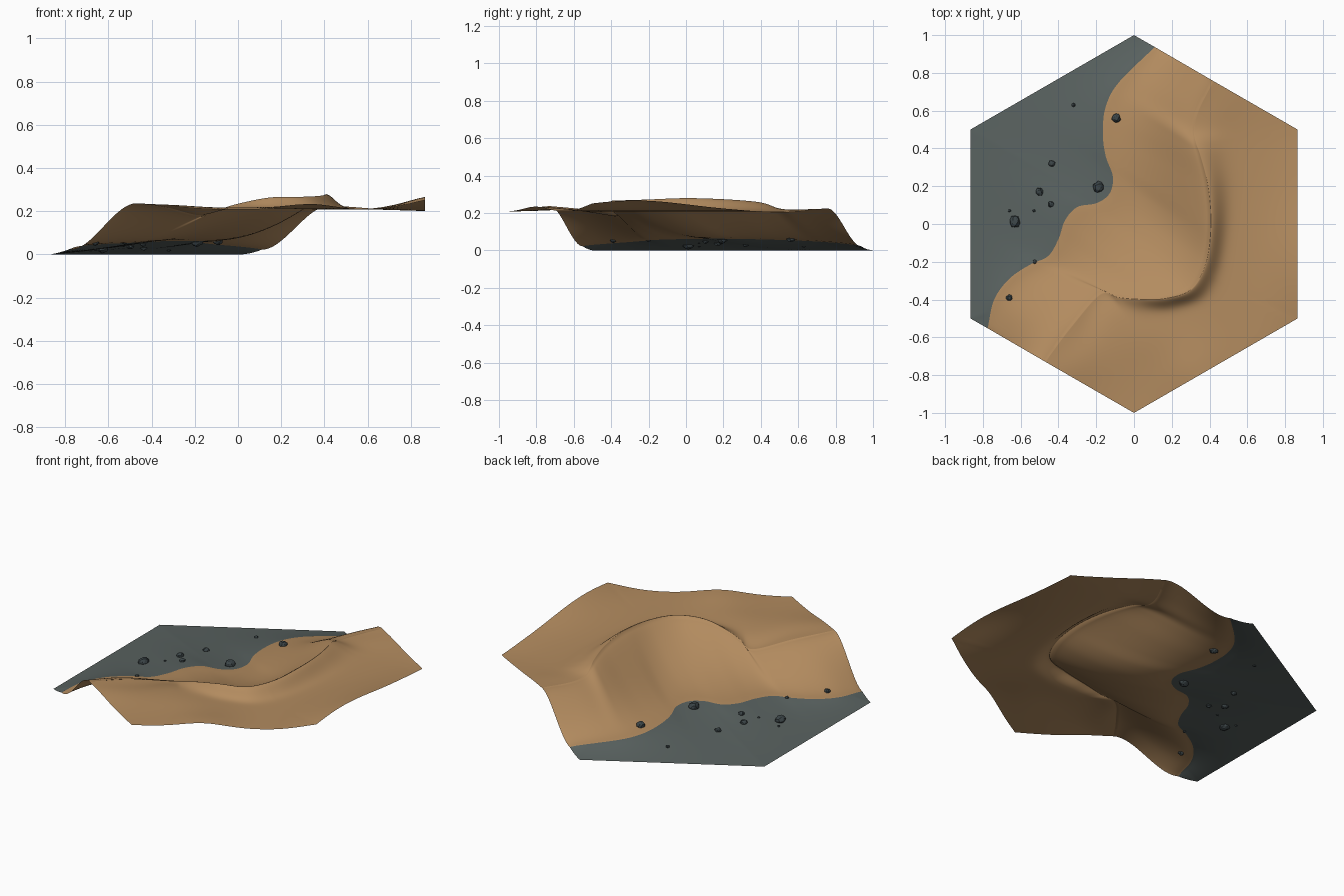
import bpy
import bmesh
import random
from math import sin, pi, exp
from mathutils import Vector
from mathutils.bvhtree import BVHTree

random.seed(4)
cube = bpy.data.objects.get("Cube")
if cube:
    bpy.data.objects.remove(cube, do_unlink=True)

COLUMNS = 170
SHORE_END = 0.022


def material(name, rgb):
    mat = bpy.data.materials.new(name)
    mat.use_nodes = True
    mat.diffuse_color = (*rgb, 1)
    bsdf = next(n for n in mat.node_tree.nodes if n.type == "BSDF_PRINCIPLED")
    bsdf.inputs["Base Color"].default_value = (*rgb, 1)
    bsdf.inputs["Roughness"].default_value = 0.9
    return mat


sand = material("sand", (0.45, 0.26, 0.115))
seabed = material("grey seabed", (0.10, 0.122, 0.117))
stone = material("dark stone", (0.045, 0.06, 0.065))


def spline(points, steps=14):
    """Smooth curve through the points."""
    p = [Vector(q) for q in points]
    p = [p[0] * 2 - p[1]] + p + [p[-1] * 2 - p[-2]]
    out = []
    for a, b, c, d in zip(p, p[1:], p[2:], p[3:]):
        for i in range(steps):
            t = i / steps
            out.append(0.5 * (2 * b + (c - a) * t + (2 * a - 5 * b + 4 * c - d) * t**2
                              + (3 * b - a - 3 * c + d) * t**3))
    return out + [p[-2]]


def resample(path, corners=()):
    """Evenly spaced points along the path, keeping the corners exact."""
    lengths = [0]
    for a, b in zip(path, path[1:]):
        lengths.append(lengths[-1] + (b - a).length)
    out, k = [], 0
    for j in range(COLUMNS + 1):
        s = lengths[-1] * j / COLUMNS
        while k < len(path) - 2 and lengths[k + 1] < s:
            k += 1
        t = (s - lengths[k]) / (lengths[k + 1] - lengths[k])
        out.append(path[k].lerp(path[k + 1], min(t, 1)))
    for c in corners:
        j = min(range(len(out)), key=lambda i: (out[i] - c).length)
        out[j] = c.copy()
    return out


def plateau(x, y):
    """Gently rolling height of the upper ground."""
    z = 0.207
    for cx, cy, rx, ry, h in ((0.93, -0.27, 0.2, 0.42, 0.066), (0.33, -0.8, 0.17, 0.17, 0.026),
                              (-0.43, -0.72, 0.28, 0.18, 0.03), (0.4, 0.72, 0.22, 0.18, 0.018),
                              (0.1, -0.6, 0.25, 0.15, 0.01), (0.87, 0.5, 0.15, 0.15, -0.007)):
        z += h * exp(-((x - cx) / rx) ** 2 - ((y - cy) / ry) ** 2)
    return z


# Rails of the ground: outer edge, shoreline, crest of the cove, inland edge
shore_points = [(-.775, -.552), (-.74, -.4), (-.66, -.29), (-.55, -.215), (-.455, -.17),
                (-.4, -.08), (-.365, .02), (-.3, .09), (-.2, .11), (-.13, .16), (-.112, .25),
                (-.15, .36), (-.165, .48), (-.15, .62), (-.08, .75), (.11, .937)]
crest_points = [(-.47, -.729, .237), (-.33, -.54, .218), (-.18, -.37, .182), (-.09, -.385, .208),
                (0, -.395, .236), (.15, -.395, .265), (.3, -.345, .268), (.38, -.2, .273),
                (.405, 0, .28), (.39, .2, .274), (.35, .36, .262), (.325, .43, .249),
                (.315, .5, .223), (.34, .6, .218), (.42, .757, .224)]
hexagon = [Vector((x, y, 0)) for x, y in
           ((-.866, -.5), (-.866, .5), (0, 1), (0, -1), (.866, -.5), (.866, .5))]

shore = resample(spline([(x, y, 0) for x, y in shore_points]))
for j, p in enumerate(shore):
    p.z = SHORE_END + (0.065 - SHORE_END) * max(sin(pi * j / COLUMNS), 0) ** 0.7
crest = resample(spline(crest_points))


def flat(p):
    return Vector((p.x, p.y, 0))


sea_edge = resample([flat(shore[0])] + hexagon[:3] + [flat(shore[-1])], hexagon[:3])
land_edge = resample([flat(crest[0])] + hexagon[3:] + [flat(crest[-1])], hexagon[3:])

# The outer edge climbs to meet the shoreline at both ends
for p in sea_edge:
    gap = min((p - flat(shore[0])).length, (p - flat(shore[-1])).length)
    p.z = SHORE_END * max(1 - gap / 0.115, 0) ** 1.7


def sea_height(t, u, a, b, p):
    return a.z + (b.z - a.z) * t * (0.6 + 0.4 * t)


def slope_height(t, u, a, b, p):
    cove = max(sin(pi * u), 0) ** 1.6
    f = (1 - cove) * t * t * (3 - 2 * t) + cove * t ** 1.95
    return a.z + (b.z - a.z) * f


def land_height(t, u, a, b, p):
    base = plateau(p.x, p.y)
    width = 0.055 + 0.12 * (1 - max(sin(pi * u), 0)) ** 1.1
    return base + (a.z - base) * exp(-((flat(p) - flat(a)).length / width) ** 2)


bm = bmesh.new()


def strip(start, end, rows, height, bias, slot):
    """Loft a band of ground between two rails."""
    grid = []
    for i in range(rows + 1):
        t = (i / rows) ** bias
        row = []
        for j, (a, b) in enumerate(zip(start, end)):
            p = a.lerp(b, t)
            p.z = height(t, j / COLUMNS, a, b, p)
            row.append(bm.verts.new(p))
        grid.append(row)
    for low, high in zip(grid, grid[1:]):
        for j in range(COLUMNS):
            face = bm.faces.new((low[j], high[j], high[j + 1], low[j + 1]))
            face.material_index = slot
            face.smooth = True


strip(sea_edge, shore, 14, sea_height, 1, 1)
strip(shore, crest, 26, slope_height, 1, 0)
strip(crest, land_edge, 34, land_height, 1.7, 0)
bmesh.ops.remove_doubles(bm, verts=bm.verts, dist=0.0004)
bmesh.ops.dissolve_degenerate(bm, edges=bm.edges, dist=0.0002)

# Soften the crest and shore a little, moving heights only
inner = [v for v in bm.verts if not v.is_boundary]
for _ in range(6):
    bmesh.ops.smooth_vert(bm, verts=inner, factor=0.4, use_axis_z=True)
bm.normal_update()
bmesh.ops.reverse_faces(bm, faces=[f for f in bm.faces if f.normal.z < 0])
tree = BVHTree.FromBMesh(bm)


def add_object(name, mesh_data, mats):
    mesh = bpy.data.meshes.new(name)
    mesh_data.to_mesh(mesh)
    mesh_data.free()
    for m in mats:
        mesh.materials.append(m)
    obj = bpy.data.objects.new(name, mesh)
    bpy.context.collection.objects.link(obj)
    return obj


add_object("coastal_ground", bm, (sand, seabed))

# Scattered angular rocks resting in the ground
rocks = [(-.095, .56, .029), (-.19, .195, .035), (-.435, .32, .021), (-.5, .17, .022),
         (-.44, .105, .02), (-.63, .012, .032), (-.66, .07, .008), (-.53, .07, .007),
         (-.32, .63, .012), (-.525, -.2, .011), (-.66, -.39, .02)]
for n, (x, y, r) in enumerate(rocks):
    hit = tree.ray_cast(Vector((x, y, 1)), Vector((0, 0, -1)))[0]
    rock = bmesh.new()
    bmesh.ops.create_icosphere(rock, subdivisions=2, radius=r)
    stretch = Vector((random.uniform(0.8, 1.05), random.uniform(0.8, 1.05), 0.75))
    for v in rock.verts:
        v.co = v.co * stretch * random.uniform(0.83, 1.1)
    obj = add_object("rock_%d" % (n + 1), rock, (stone,))
    obj.location = (x, y, max(hit.z + 0.15 * r, 0.83 * r))
